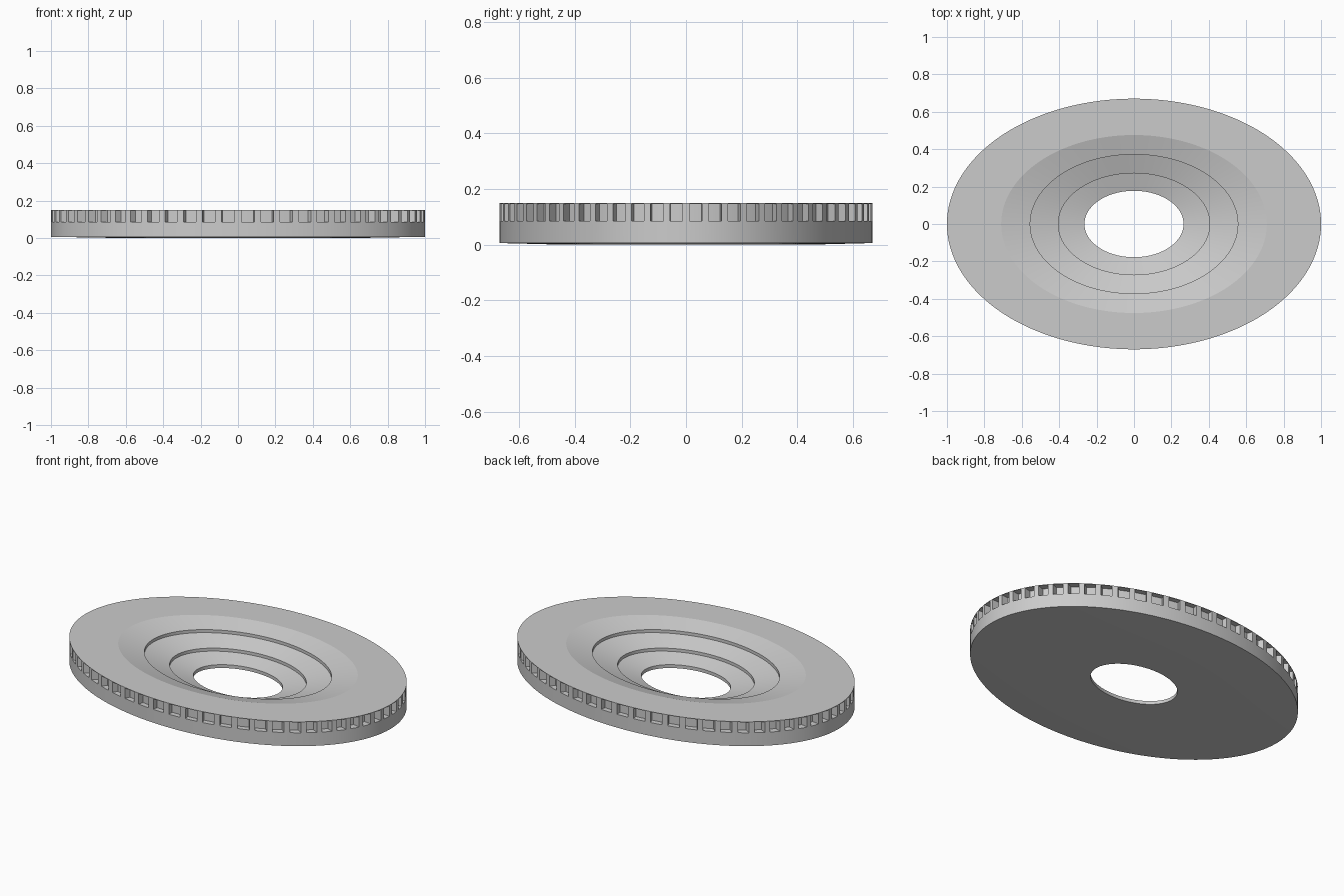
import bpy, bmesh, math

if "Cube" in bpy.data.objects:
    bpy.data.objects.remove(bpy.data.objects["Cube"])

SEG = 360            # 60 bays of 6 columns each
BAY = 6
RATIO = 0.67         # ellipse depth / width
Z0, Z1 = 0.085, 0.147  # window sill and head
R_IN = 0.955         # back wall of window recesses

# cross-section as (radius, height), closed loop: outer wall, roof, tiers, hole, underside
profile = [(1.0, 0.006), (1.0, Z0), (1.0, Z1), (1.0, 0.15),
           (0.71, 0.15), (0.555, 0.12), (0.555, 0.102),
           (0.405, 0.066), (0.405, 0.048), (0.265, 0.02),
           (0.265, 0.0), (0.65, 0.0)]
WINDOW_BAND = 1

bm = bmesh.new()
cache = {}


def v(r, z, j):
    key = (r, z, j % SEG)
    if key not in cache:
        a = math.radians(360 / SEG * j)
        cache[key] = bm.verts.new((r * math.cos(a), RATIO * r * math.sin(a), z))
    return cache[key]


def quad(p, q, j):
    """Face between profile points p and q over column j."""
    bm.faces.new((v(*p, j), v(*p, j + 1), v(*q, j + 1), v(*q, j)))


def jamb(j):
    bm.faces.new((v(1.0, Z0, j), v(1.0, Z1, j), v(R_IN, Z1, j), v(R_IN, Z0, j)))


for k, p in enumerate(profile):
    q = profile[(k + 1) % len(profile)]
    for j in range(SEG):
        c = j % BAY
        if k == WINDOW_BAND and 1 <= c <= 4:
            # recessed window: sill, back wall, head and side jambs
            quad((1.0, Z0), (R_IN, Z0), j)
            quad((R_IN, Z0), (R_IN, Z1), j)
            quad((R_IN, Z1), (1.0, Z1), j)
            if c == 1:
                jamb(j)
            if c == 4:
                jamb(j + 1)
        else:
            quad(p, q, j)

bmesh.ops.recalc_face_normals(bm, faces=bm.faces)
mesh = bpy.data.meshes.new("stadium_bowl")
bm.to_mesh(mesh)
bm.free()

# stadium bowl with arcade of windows
bowl = bpy.data.objects.new("stadium_bowl", mesh)
bpy.context.collection.objects.link(bowl)
bpy.context.view_layer.objects.active = bowl
bowl.select_set(True)
bpy.ops.object.shade_smooth_by_angle(angle=math.radians(8))
